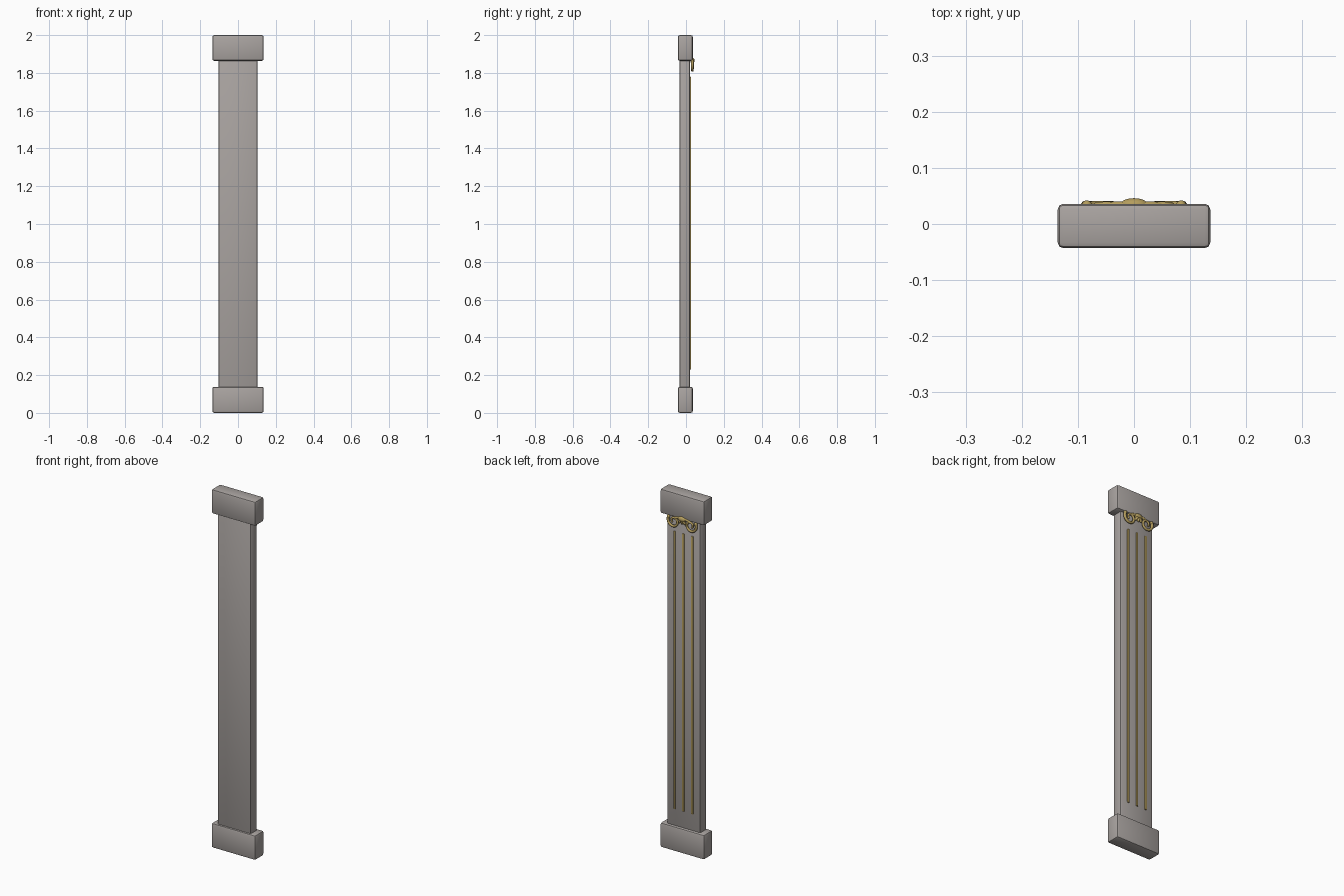
import bpy, math

if "Cube" in bpy.data.objects:
    bpy.data.objects.remove(bpy.data.objects["Cube"])


def material(name, rgb):
    m = bpy.data.materials.new(name)
    m.diffuse_color = (*rgb, 1)
    m.use_nodes = True
    m.node_tree.nodes["Principled BSDF"].inputs["Base Color"].default_value = m.diffuse_color
    return m


STONE = material("warm_grey_stone", (0.40, 0.37, 0.355))
GOLD = material("antique_gold", (0.46, 0.34, 0.11))


def finish(ob, name, mat, angle=40):
    ob.name = name
    ob.data.materials.clear()
    ob.data.materials.append(mat)
    bpy.ops.object.shade_smooth_by_angle(angle=math.radians(angle))
    return ob


def box(name, x, y, z, mat, bevel, segments=2):
    """Bevelled box from (min, max) ranges."""
    bpy.ops.mesh.primitive_cube_add(size=1, location=[(a + b) / 2 for a, b in (x, y, z)])
    ob = bpy.context.object
    ob.scale = [b - a for a, b in (x, y, z)]
    bpy.ops.object.transform_apply(location=False, rotation=False, scale=True)
    mod = ob.modifiers.new("bevel", "BEVEL")
    mod.width, mod.segments = bevel, segments
    bpy.ops.object.modifier_apply(modifier="bevel")
    return finish(ob, name, mat)


def ellipsoid(name, loc, scale, tilt=0):
    bpy.ops.mesh.primitive_uv_sphere_add(segments=20, ring_count=12, radius=1, location=loc)
    ob = bpy.context.object
    ob.scale = scale
    ob.rotation_euler = (0, tilt, 0)
    return finish(ob, name, GOLD, 60)


# plinth, shaft and capital
box("base_block", (-0.136, 0.136), (-0.043, 0.036), (0, 0.138), STONE, 0.010)
box("shaft", (-0.103, 0.103), (-0.034, 0.021), (0.13, 1.87), STONE, 0.008)
box("capital_block", (-0.136, 0.136), (-0.043, 0.036), (1.864, 2.0), STONE, 0.010)

# three gilded strips on the decorated face
for i in (-1, 0, 1):
    x = i * 0.055
    box(f"gold_strip_{i + 2}", (x - 0.006, x + 0.006), (0.015, 0.027), (0.23, 1.78), GOLD, 0.003)

# mirrored scrolls under the capital
for side, label in ((-1, "left"), (1, "right")):
    curve = bpy.data.curves.new("scroll_path", "CURVE")
    curve.dimensions = "3D"
    curve.bevel_depth = 0.0065
    curve.bevel_resolution = 3
    curve.use_fill_caps = True
    n = 32
    spline = curve.splines.new("POLY")
    spline.points.add(n - 1)
    for k, p in enumerate(spline.points):
        t = k / (n - 1)
        a = math.radians(30 - 440 * t)          # outer tip, under, up and inwards
        r = 0.036 * (1 - 0.72 * t)
        p.co = (side * (0.053 + r * math.cos(a)), 0.034, 1.842 + r * math.sin(a), 1)
        p.radius = 1.15 - 0.4 * t
    ob = bpy.data.objects.new("scroll", curve)
    bpy.context.collection.objects.link(ob)
    bpy.ops.object.select_all(action="DESELECT")
    ob.select_set(True)
    bpy.context.view_layer.objects.active = ob
    bpy.ops.object.convert(target="MESH")
    finish(bpy.context.object, f"scroll_{label}", GOLD, 60)
    # arm linking scroll to the centre boss, and its outer bud
    ellipsoid(f"scroll_arm_{label}", (side * 0.03, 0.034, 1.866), (0.028, 0.006, 0.007), side * 0.25)
    ellipsoid(f"scroll_bud_{label}", (side * 0.084, 0.034, 1.860), (0.009, 0.008, 0.009))

# centre boss with small leaves
ellipsoid("centre_boss", (0, 0.034, 1.866), (0.025, 0.012, 0.014))
for i in (-1, 0, 1):
    ellipsoid(f"boss_leaf_{i + 2}", (i * 0.011, 0.034, 1.854), (0.007, 0.009, 0.018), -i * 0.5)
